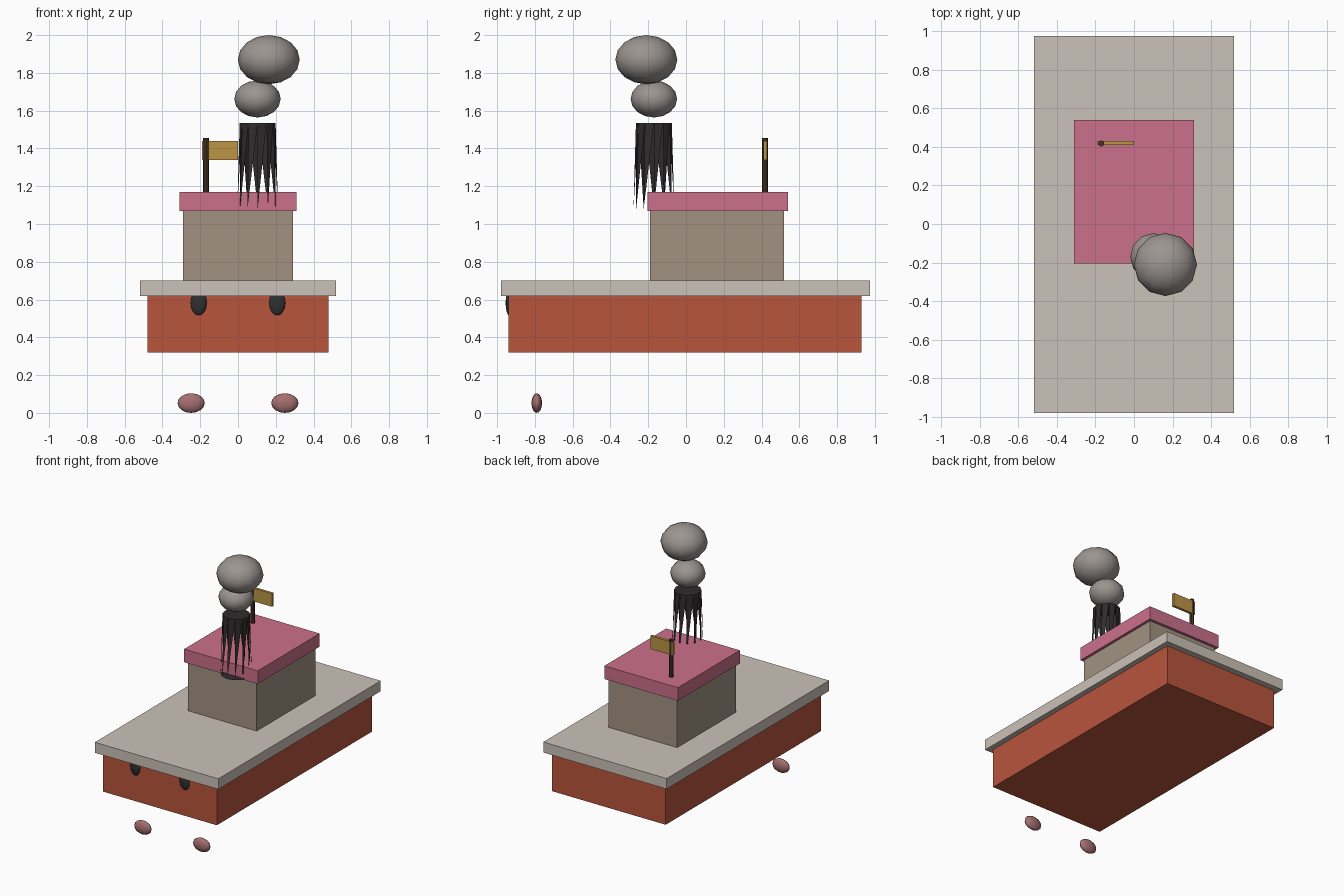
import bpy, bmesh
from math import cos, sin, pi

if "Cube" in bpy.data.objects:
    bpy.data.objects.remove(bpy.data.objects["Cube"])


def paint(obj, name, color):
    mat = bpy.data.materials.get(name) or bpy.data.materials.new(name)
    mat.diffuse_color = (*color, 1)
    mat.use_nodes = True
    mat.node_tree.nodes["Principled BSDF"].inputs["Base Color"].default_value = mat.diffuse_color
    obj.data.materials.append(mat)


def box(name, x, y, z, mat, color):
    bpy.ops.mesh.primitive_cube_add(size=1, location=[(a + b) / 2 for a, b in (x, y, z)])
    obj = bpy.context.object
    obj.name = name
    obj.scale = [b - a for a, b in (x, y, z)]
    bpy.ops.object.transform_apply(location=False, rotation=False, scale=True)
    paint(obj, mat, color)
    return obj


def ellipsoid(name, loc, radii, mat, color, segments=12, rings=8):
    bpy.ops.mesh.primitive_uv_sphere_add(segments=segments, ring_count=rings, radius=1, location=loc)
    obj = bpy.context.object
    obj.name = name
    obj.scale = radii
    bpy.ops.object.transform_apply(location=False, rotation=False, scale=True)
    bpy.ops.object.shade_smooth()
    paint(obj, mat, color)
    return obj


# Hull, deck, cabin and roof
box("hull", (-0.48, 0.48), (-0.94, 0.93), (0.32, 0.62), "red", (0.48, 0.09, 0.045))
box("deck", (-0.52, 0.52), (-0.98, 0.975), (0.62, 0.70), "stone", (0.60, 0.54, 0.48))
box("cabin", (-0.29, 0.29), (-0.19, 0.52), (0.70, 1.07), "taupe", (0.36, 0.29, 0.22))
box("roof", (-0.31, 0.31), (-0.205, 0.54), (1.07, 1.17), "pink", (0.60, 0.16, 0.26))

# Funnel: tapered, capped, with open slits between slanting strips
N = 12
bm = bmesh.new()


def ring(r, z):
    return [bm.verts.new((r * cos(2 * pi * i / N), r * sin(2 * pi * i / N), z)) for i in range(N)]


low, high = ring(0.108, 0), ring(0.095, 0.455)
bm.faces.new(low[::-1])
bm.faces.new(high)
for i in range(N):
    bm.faces.new((low[i], high[(i + 1) % N], high[i]))
mesh = bpy.data.meshes.new("funnel")
bm.to_mesh(mesh)
bm.free()
funnel = bpy.data.objects.new("funnel", mesh)
funnel.location = (0.104, -0.17, 1.08)
bpy.context.collection.objects.link(funnel)
paint(funnel, "soot", (0.03, 0.025, 0.027))

# Smoke puffs
GREY = (0.33, 0.30, 0.28)
ellipsoid("small_puff", (0.103, -0.17, 1.662), (0.123, 0.123, 0.098), "smoke", GREY)
ellipsoid("large_puff", (0.163, -0.21, 1.87), (0.164, 0.164, 0.13), "smoke", GREY)

# Flag and pole
bpy.ops.mesh.primitive_cylinder_add(vertices=8, radius=0.016, depth=0.285, location=(-0.17, 0.418, 1.3125))
pole = bpy.context.object
pole.name = "flag_pole"
paint(pole, "wood", (0.06, 0.035, 0.02))
box("flag", (-0.19, 0.0), (0.41, 0.43), (1.34, 1.44), "gold", (0.50, 0.30, 0.06))

# Bow holes and the paired pods below the bow
for side, label in ((-1, "left"), (1, "right")):
    ellipsoid(f"{label}_bow_hole", (side * 0.208, -0.935, 0.582), (0.046, 0.02, 0.068),
              "dark", (0.03, 0.03, 0.03))
    ellipsoid(f"{label}_pod", (side * 0.248, -0.79, 0.052), (0.072, 0.028, 0.052),
              "rose", (0.38, 0.16, 0.16))
